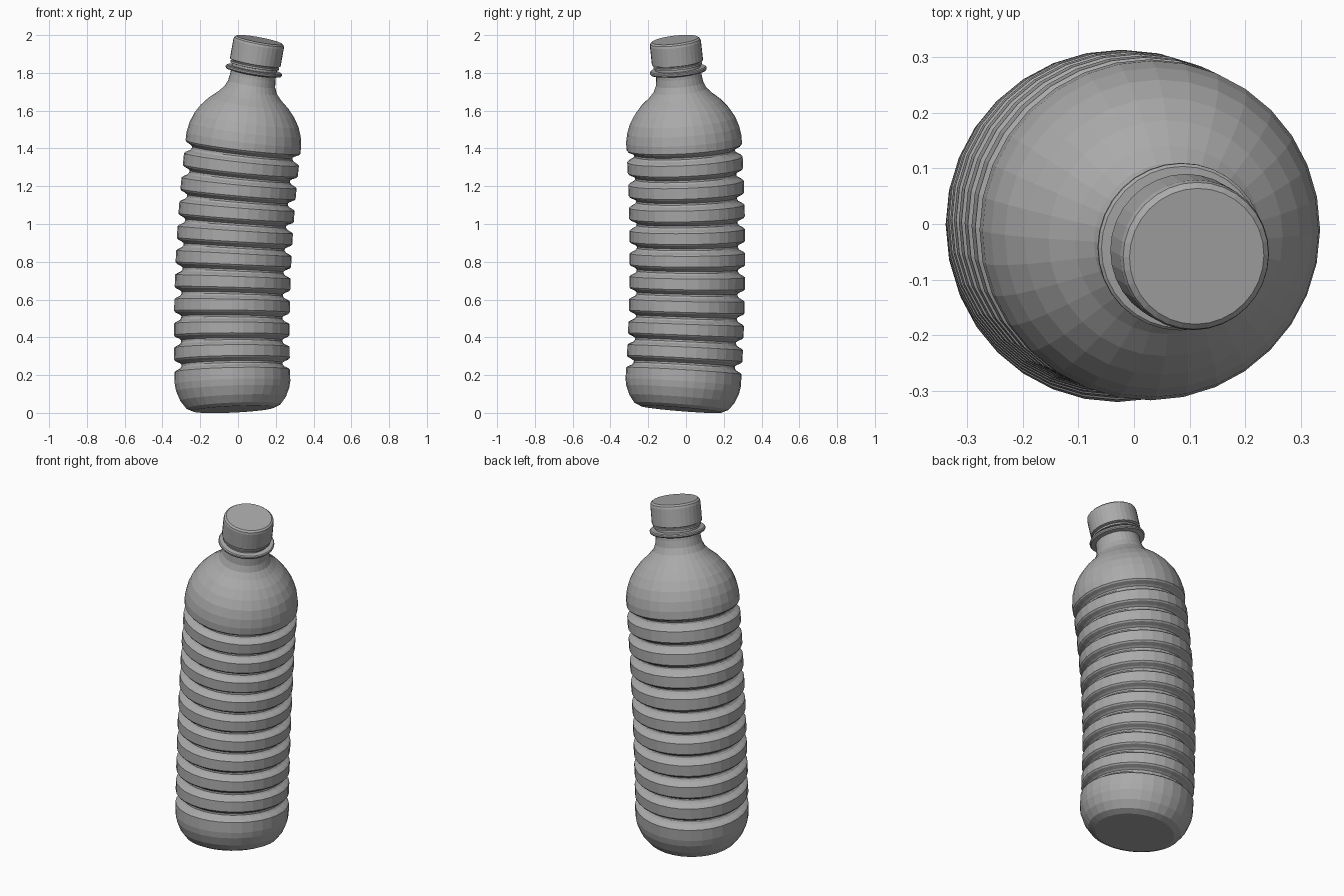
import bpy
import bmesh
from math import cos, sin, tau
from mathutils import Vector

SIDES = 32

cube = bpy.data.objects.get("Cube")
if cube:
    bpy.data.objects.remove(cube)

grey = bpy.data.materials.new("plain grey")
grey.use_nodes = True
colour = (0.4, 0.4, 0.4, 1)
grey.diffuse_color = colour
grey.node_tree.nodes["Principled BSDF"].inputs["Base Color"].default_value = colour


def bend(r, angle, s):
    """Place a ring point around the curved bottle axis at height s."""
    centre = Vector((-0.0225 - 0.05 * s + 0.06 * s * s,
                     -0.027 + 0.083 * s - 0.05 * s * s, s))
    tangent = Vector((-0.05 + 0.12 * s, 0.083 - 0.1 * s, 1))
    turn = Vector((0, 0, 1)).rotation_difference(tangent)
    return centre + turn @ Vector((r * cos(angle), r * sin(angle), 0))


def revolve(name, profile):
    """Skin rings of (radius, height) along the curved axis, with closed ends."""
    bm = bmesh.new()
    rings = [[bm.verts.new(bend(r, tau * i / SIDES, s)) for i in range(SIDES)]
             for r, s in profile]
    for low, high in zip(rings, rings[1:]):
        for i in range(SIDES):
            j = (i + 1) % SIDES
            bm.faces.new((low[i], low[j], high[j], high[i]))
    bm.faces.new(rings[0][::-1])
    bm.faces.new(rings[-1])
    mesh = bpy.data.meshes.new(name)
    bm.to_mesh(mesh)
    bm.free()
    mesh.materials.append(grey)
    obj = bpy.data.objects.new(name, mesh)
    bpy.context.collection.objects.link(obj)
    return obj


# Rounded base
base = [(0.215, 0.019), (0.25, 0.035), (0.28, 0.075), (0.3, 0.125), (0.306, 0.16)]

# Ten grooves separating nine ribs
groove = [(0.306, -0.033), (0.298, -0.026), (0.275, -0.014), (0.268, -0.004),
          (0.268, 0.006), (0.278, 0.014), (0.3, 0.024), (0.306, 0.032)]
ribs = [(r, 0.255 + 0.1245 * i + ds) for i in range(10) for r, ds in groove]

# Domed shoulder and neck
shoulder = [(0.306, 1.45), (0.297, 1.5), (0.279, 1.55), (0.25, 1.597), (0.213, 1.64),
            (0.17, 1.677), (0.141, 1.708), (0.126, 1.742), (0.121, 1.78), (0.12, 1.87)]

revolve("bottle_body", base + ribs + shoulder)

# Carrying ring and the thin tamper band under the cap
revolve("neck_ring", [(0.118, 1.797), (0.146, 1.802), (0.151, 1.808),
                      (0.151, 1.816), (0.146, 1.821), (0.118, 1.823)])
revolve("tamper_band", [(0.118, 1.834), (0.13, 1.836), (0.13, 1.846), (0.118, 1.848)])

# Screw cap with softened top edge
revolve("cap", [(0.128, 1.853), (0.136, 1.856), (0.136, 1.955),
                (0.133, 1.967), (0.123, 1.975)])
